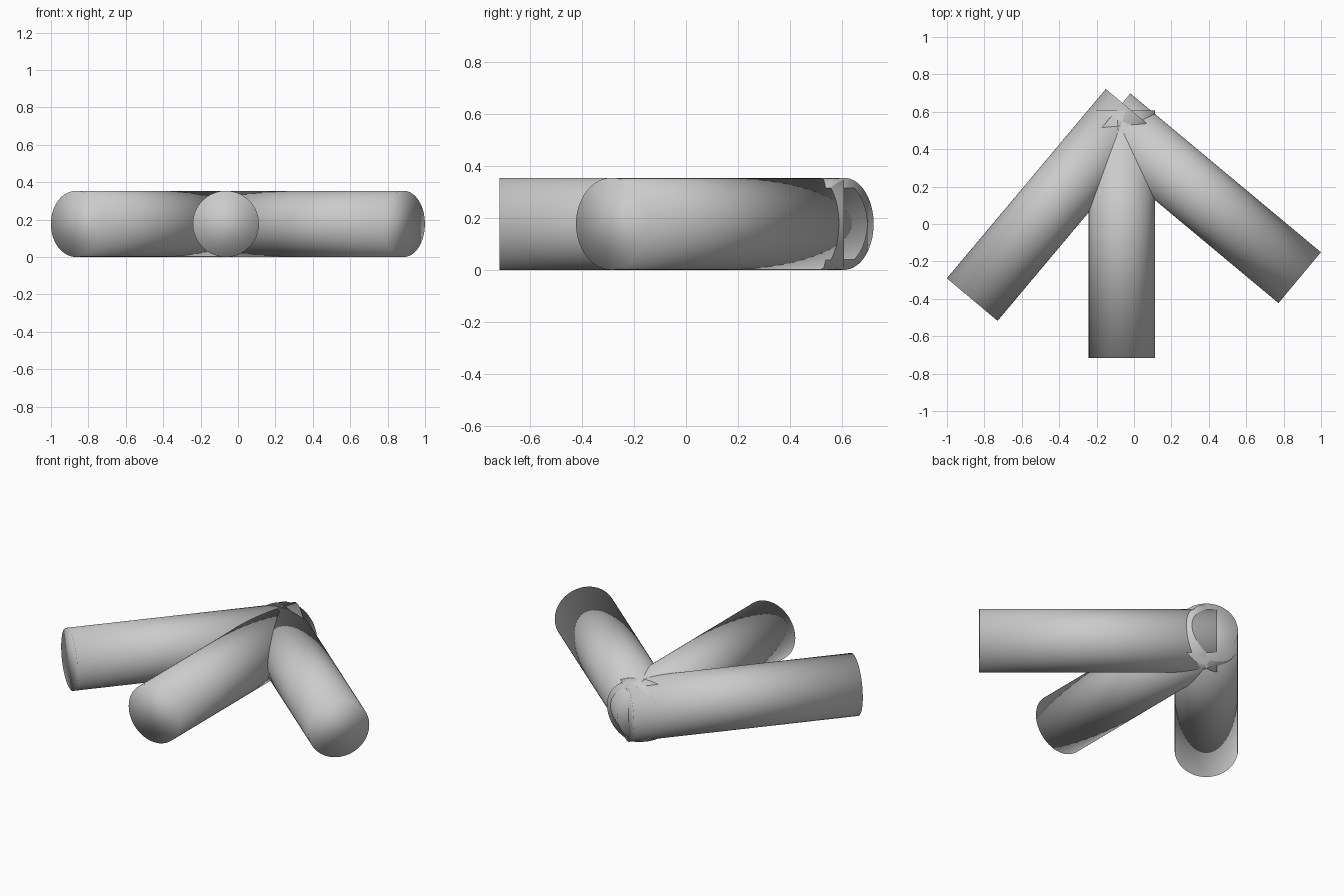
import bpy
import bmesh
from math import atan2, pi
from mathutils import Matrix, Vector

# Remove the default cube
cube = bpy.data.objects.get("Cube")
if cube:
    bpy.data.objects.remove(cube, do_unlink=True)

RADIUS = 0.177
SIDES = 64

# Single grey material
grey = bpy.data.materials.new("plain grey")
grey.use_nodes = True
colour = (0.6, 0.6, 0.6, 1.0)
grey.diffuse_color = colour
grey.node_tree.nodes["Principled BSDF"].inputs["Base Color"].default_value = colour


def rod(name, tip, joint):
    """Capped round rod lying on the ground, from its free tip to the joint."""
    start = Vector((*tip, RADIUS))
    end = Vector((*joint, RADIUS))
    axis = end - start
    heading = Matrix.Rotation(atan2(axis.y, axis.x), 4, "Z")
    lay_down = Matrix.Rotation(pi / 2, 4, "Y")

    bm = bmesh.new()
    bmesh.ops.create_cone(
        bm, cap_ends=True, cap_tris=False, segments=SIDES,
        radius1=RADIUS, radius2=RADIUS, depth=axis.length,
        matrix=Matrix.Translation((start + end) / 2) @ heading @ lay_down)
    # Smooth everywhere, so the caps blend softly into the sides
    for face in bm.faces:
        face.smooth = True
    mesh = bpy.data.meshes.new(name)
    bm.to_mesh(mesh)
    bm.free()
    mesh.materials.append(grey)
    obj = bpy.data.objects.new(name, mesh)
    bpy.context.collection.objects.link(obj)
    return obj


# Three rods fanning out from one shared joint at the back
rod("right_rod", (-0.865, -0.404), (-0.015, 0.608))
rod("middle_rod", (-0.065, -0.717), (-0.065, 0.608))
rod("left_rod", (0.886, -0.287), (-0.133, 0.562))
